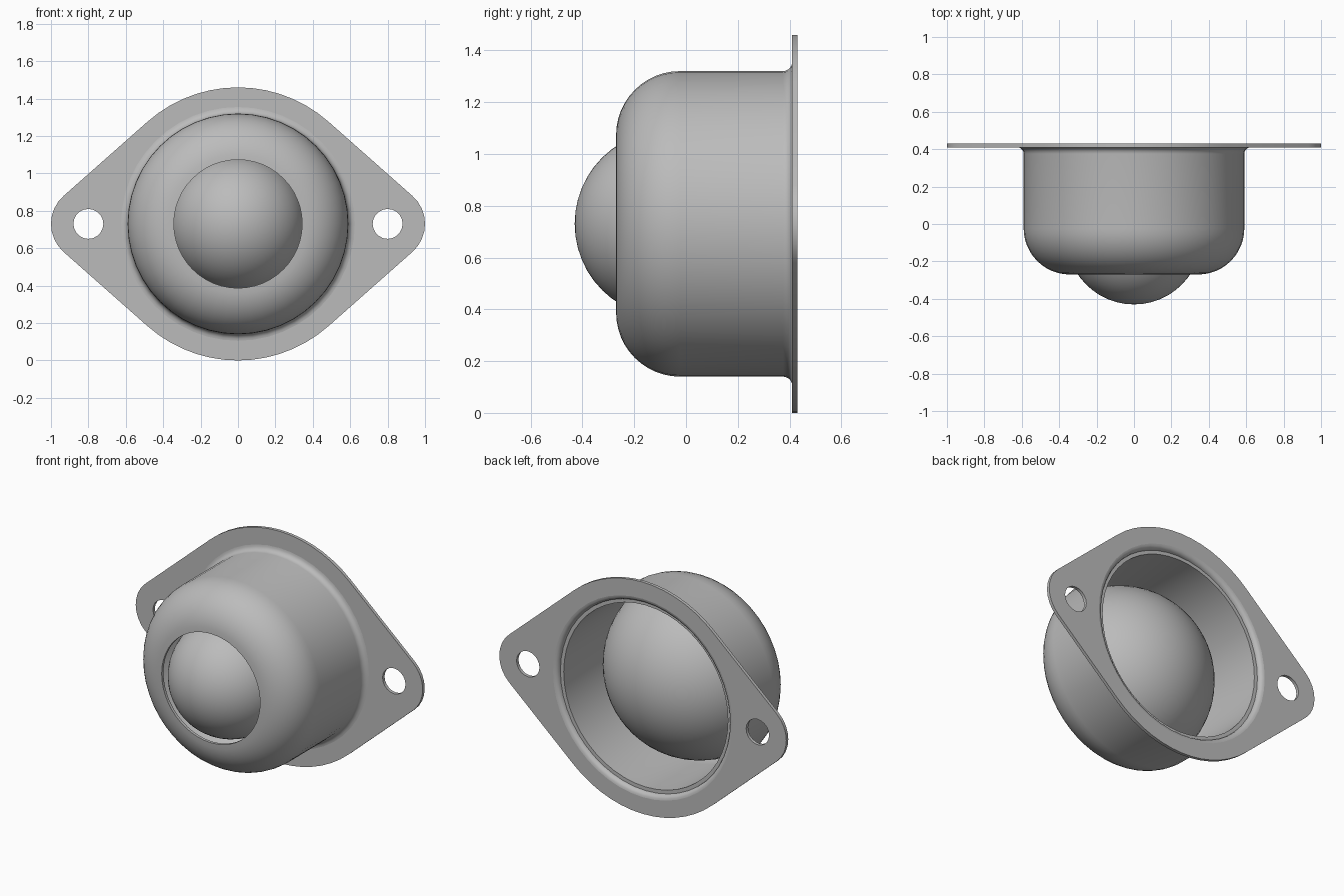
import bpy
import bmesh
from math import sin, cos, acos, pi, radians

cube = bpy.data.objects.get("Cube")
if cube:
    bpy.data.objects.remove(cube, do_unlink=True)

AXIS_Z = 0.73
SEGMENTS = 48

steel = bpy.data.materials.new("grey steel")
steel.use_nodes = True
steel.diffuse_color = (0.5, 0.5, 0.5, 1)
steel.node_tree.nodes["Principled BSDF"].inputs["Base Color"].default_value = (0.5, 0.5, 0.5, 1)


def finish(obj, angle=35):
    obj.data.materials.clear()
    obj.data.materials.append(steel)
    bpy.ops.object.select_all(action="DESELECT")
    obj.select_set(True)
    bpy.context.view_layer.objects.active = obj
    bpy.ops.object.shade_smooth_by_angle(angle=radians(angle))


def arc(cx, cy, r, start, end, steps):
    angles = [radians(start + (end - start) * i / steps) for i in range(steps + 1)]
    return [(cx + r * cos(a), cy + r * sin(a)) for a in angles]


def revolve(name, profile, closed=False):
    """Turn a (radius, y) profile around the front-to-back axis."""
    bm = bmesh.new()
    rings = []
    for r, y in profile:
        rings.append([bm.verts.new((r * cos(2 * pi * k / SEGMENTS), y,
                                    AXIS_Z + r * sin(2 * pi * k / SEGMENTS)))
                      for k in range(SEGMENTS)])
    pairs = list(zip(rings, rings[1:]))
    if closed:
        pairs.append((rings[-1], rings[0]))
    for a, b in pairs:
        for k in range(SEGMENTS):
            n = (k + 1) % SEGMENTS
            bm.faces.new((a[k], a[n], b[n], b[k]))
    bmesh.ops.remove_doubles(bm, verts=bm.verts, dist=0.0001)
    bmesh.ops.recalc_face_normals(bm, faces=bm.faces)
    mesh = bpy.data.meshes.new(name)
    bm.to_mesh(mesh)
    bm.free()
    obj = bpy.data.objects.new(name, mesh)
    bpy.context.collection.objects.link(obj)
    finish(obj)
    return obj


# Pressed housing: rounded front, straight wall, flared rim, inner liner
outer = arc(0.343, -0.023, 0.247, -90, 0, 12) + arc(0.625, 0.375, 0.035, 180, 90, 5)
back_rim = arc(0.625, 0.40, 0.03, 90, 180, 4) + [(0.59, 0.40), (0.572, 0.40)]
inner = arc(0.343, -0.023, 0.229, 0, -90, 12)
revolve("housing", outer + back_rim + inner, closed=True)

# Domed cup behind the ball
revolve("ball_cup", arc(0, -0.135, 0.553, 3, 90, 16))

# Rolling ball
bpy.ops.mesh.primitive_uv_sphere_add(segments=SEGMENTS, ring_count=24, radius=0.362,
                                     location=(0, -0.068, AXIS_Z), rotation=(pi / 2, 0, 0))
ball = bpy.context.object
ball.name = "ball"
finish(ball, 60)

# Mounting flange: tangent outline around one large and two small circles
EAR_X, EAR_R, MID_R = 0.8, 0.2, 0.73
t = acos((MID_R - EAR_R) / EAR_X) * 180 / pi
outline = (arc(EAR_X, 0, EAR_R, -t, t, 8) + arc(0, 0, MID_R, t, 180 - t, 14)
           + arc(-EAR_X, 0, EAR_R, 180 - t, 180 + t, 8)
           + arc(0, 0, MID_R, 180 + t, 360 - t, 14))
loops = [outline, arc(0, 0, 0.625, 0, 360, SEGMENTS)[:-1]]
loops += [arc(side * EAR_X, 0, 0.08, 0, 360, 20)[:-1] for side in (-1, 1)]

curve = bpy.data.curves.new("flange", "CURVE")
curve.dimensions = "2D"
curve.fill_mode = "BOTH"
curve.extrude = 0.01
for loop in loops:
    spline = curve.splines.new("POLY")
    spline.points.add(len(loop) - 1)
    for point, (x, z) in zip(spline.points, loop):
        point.co = (x, z, 0, 1)
    spline.use_cyclic_u = True
flange = bpy.data.objects.new("flange", curve)
flange.location = (0, 0.42, AXIS_Z)
flange.rotation_euler = (pi / 2, 0, 0)
bpy.context.collection.objects.link(flange)
bpy.ops.object.select_all(action="DESELECT")
flange.select_set(True)
bpy.context.view_layer.objects.active = flange
bpy.ops.object.convert(target="MESH")
flange = bpy.context.object
flange.name = "flange"
finish(flange)
